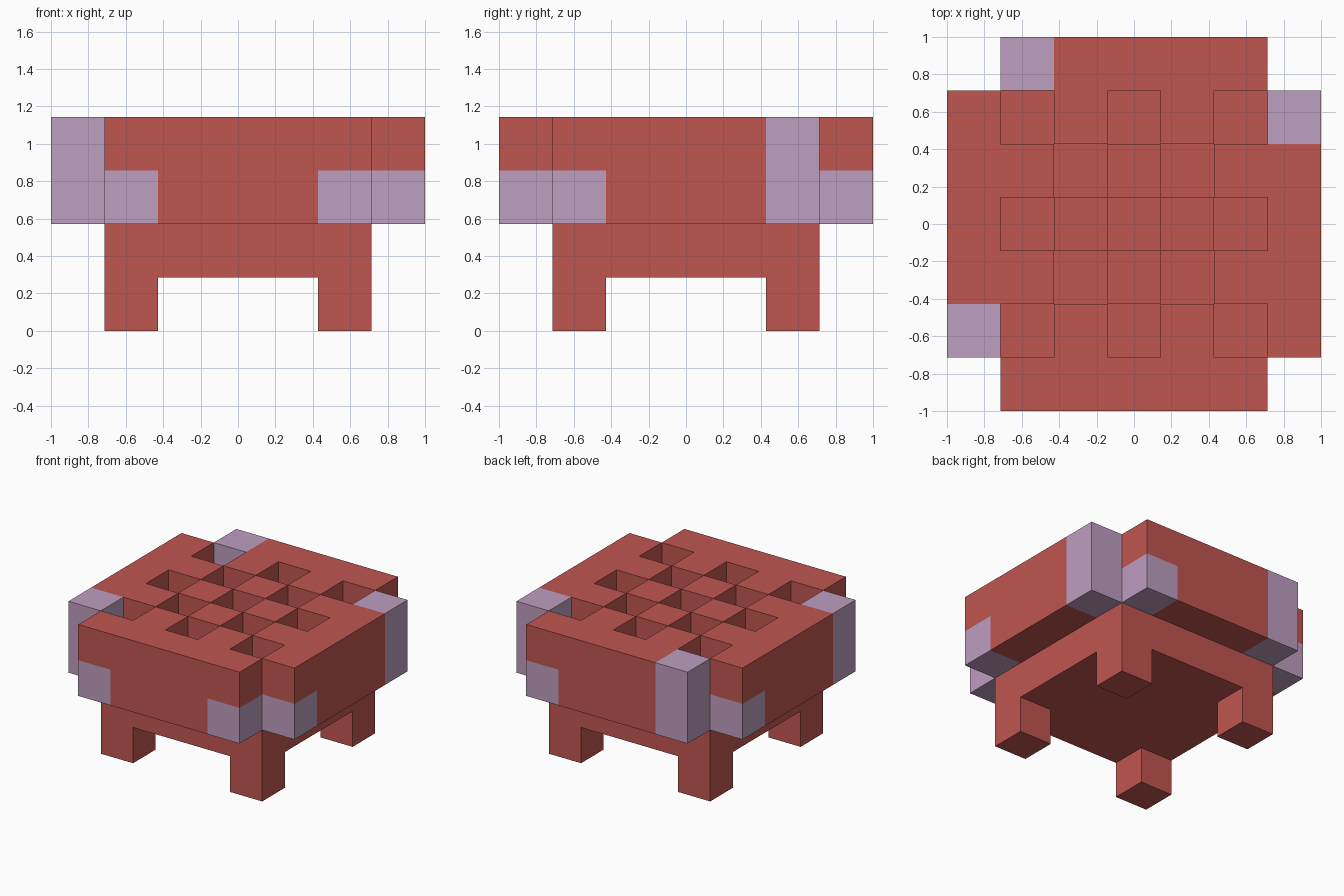
import bpy
import bmesh

cube = bpy.data.objects.get("Cube")
if cube:
    bpy.data.objects.remove(cube, do_unlink=True)

U = 2 / 7  # block size


def make_material(name, rgb):
    mat = bpy.data.materials.new(name)
    mat.use_nodes = True
    colour = (*rgb, 1.0)
    mat.diffuse_color = colour
    mat.node_tree.nodes["Principled BSDF"].inputs["Base Color"].default_value = colour
    return mat


RED = make_material("brick red", (0.527, 0.093, 0.082))
LILAC = make_material("pale lilac", (0.515, 0.342, 0.527))

# Block cells: x and y run -3..3 from the centre, z counts layers from the floor
inner = range(-2, 3)
legs = {(x, y, 0) for x in (-2, 2) for y in (-2, 2)}
base = {(x, y, 1) for x in inner for y in inner}

# Lilac pieces at the ends of the four side overhangs
posts = {(x, y, z) for x, y in ((-3, -2), (-2, 3), (3, 2)) for z in (2, 3)}
ends = {(x, y, 2) for s in (-3, 3) for t in (-2, 2) for x, y in ((s, t), (t, s))}
low_blocks = ends - posts

# Wide body: cross-cornered lower layer, upper layer with chequered pits
wide = {(x, y) for x in range(-3, 4) for y in range(-3, 4) if abs(x) + abs(y) < 6}
pits = {(x, y) for x in inner for y in inner if (x + y) % 2 == 0}
lower = {(x, y, 2) for x, y in wide} - posts - low_blocks
upper = {(x, y, 3) for x, y in wide - pits} - posts

PARTS = [
    ("legs", legs, RED),
    ("base_slab", base, RED),
    ("lower_body", lower, RED),
    ("pitted_top", upper, RED),
    ("corner_posts", posts, LILAC),
    ("low_corner_blocks", low_blocks, LILAC),
]
solid = set().union(*(cells for _, cells, _ in PARTS))


def add_blocks(name, cells, mat):
    """Join blocks into one mesh, keeping only faces open to the air."""
    bm = bmesh.new()
    for cell in sorted(cells):
        for axis in range(3):
            for side in (-1, 1):
                beside = list(cell)
                beside[axis] += side
                if tuple(beside) in solid:
                    continue
                corners = []
                for a, b in ((-1, -1), (1, -1), (1, 1), (-1, 1)):
                    p = [cell[0], cell[1], cell[2] + 0.5]
                    p[axis] += side / 2
                    p[(axis + 1) % 3] += a / 2
                    p[(axis + 2) % 3] += b / 2
                    corners.append(bm.verts.new([c * U for c in p]))
                bm.faces.new(corners if side > 0 else corners[::-1])
    bmesh.ops.remove_doubles(bm, verts=bm.verts, dist=0.001)
    mesh = bpy.data.meshes.new(name)
    bm.to_mesh(mesh)
    bm.free()
    mesh.materials.append(mat)
    obj = bpy.data.objects.new(name, mesh)
    bpy.context.collection.objects.link(obj)
    return obj


for part in PARTS:
    add_blocks(*part)
